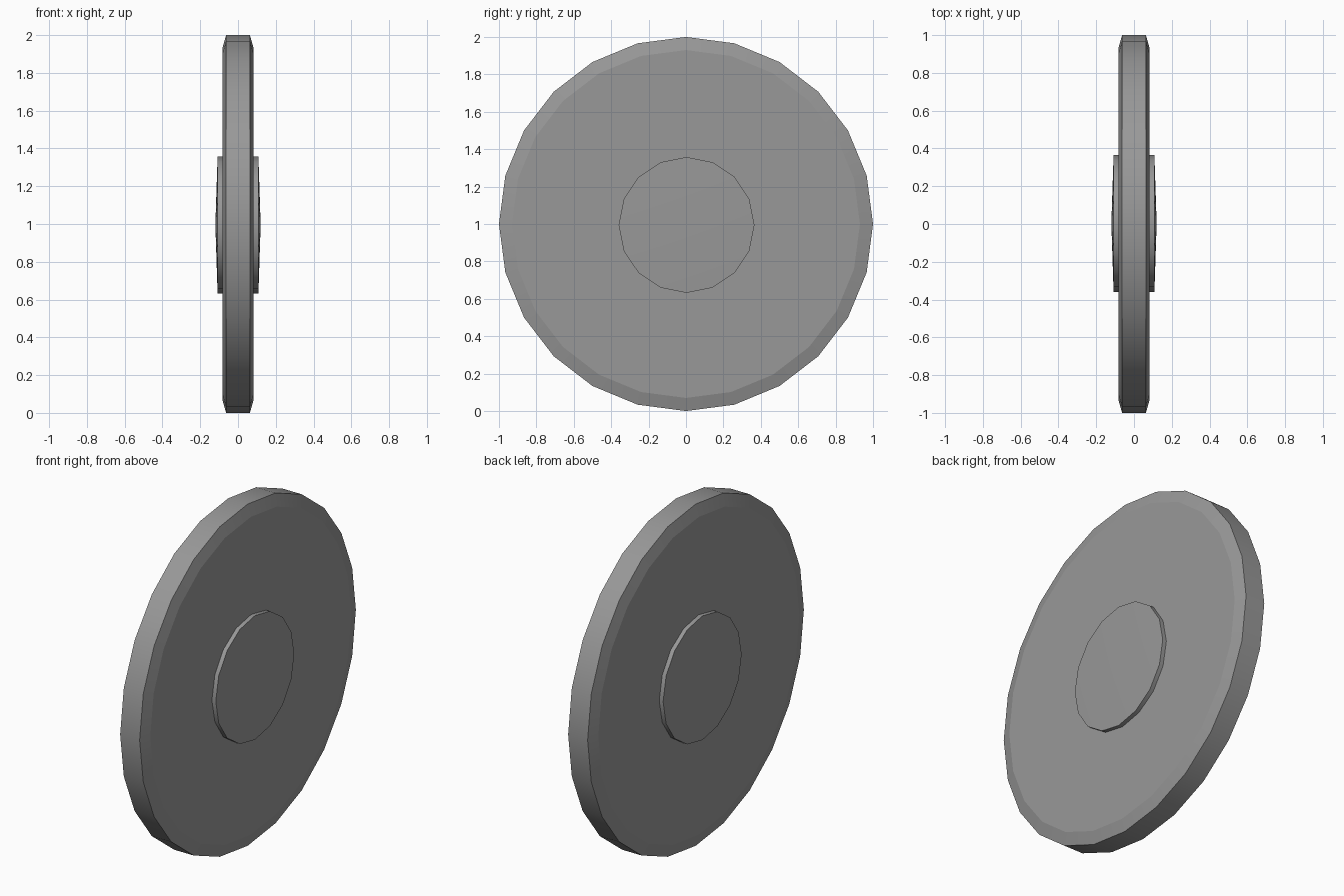
import bpy, bmesh
from math import sin, cos, pi, radians

if "Cube" in bpy.data.objects:
    bpy.data.objects.remove(bpy.data.objects["Cube"])

# Dark grey for the whole wheel
grey = bpy.data.materials.new("dark_grey")
grey.diffuse_color = (0.315, 0.315, 0.315, 1)
grey.use_nodes = True
grey.node_tree.nodes["Principled BSDF"].inputs["Base Color"].default_value = grey.diffuse_color


def lathe_x(name, profile, sides, smooth_angle, cy=0.0, cz=1.0):
    """Revolve (x, radius) points about an X-parallel axis; radius 0 makes a pole."""
    bm = bmesh.new()
    rings = []
    for x, r in profile:
        if r == 0:
            rings.append([bm.verts.new((x, cy, cz))] * sides)
        else:
            rings.append([bm.verts.new((x, cy + r * sin(2 * pi * i / sides),
                                        cz + r * cos(2 * pi * i / sides)))
                          for i in range(sides)])
    for a, b in zip(rings, rings[1:]):
        for i in range(sides):
            j = (i + 1) % sides
            bm.faces.new(list(dict.fromkeys((a[i], a[j], b[j], b[i]))))
    # Flat end caps where the profile does not close on the axis
    for ring, (x, r) in ((rings[0], profile[0]), (rings[-1], profile[-1])):
        if r > 0:
            bm.faces.new(ring)
    bmesh.ops.recalc_face_normals(bm, faces=bm.faces)
    mesh = bpy.data.meshes.new(name)
    bm.to_mesh(mesh)
    bm.free()
    mesh.materials.append(grey)
    obj = bpy.data.objects.new(name, mesh)
    bpy.context.collection.objects.link(obj)
    bpy.ops.object.select_all(action='DESELECT')
    obj.select_set(True)
    bpy.context.view_layer.objects.active = obj
    bpy.ops.object.shade_smooth_by_angle(angle=radians(smooth_angle))
    return obj


def mirrored(half):
    """Half profile on +X, completed on -X."""
    return [(-x, r) for x, r in half] + half[::-1]


# Bevelled wheel disc
lathe_x("wheel_disc", mirrored([(0.083, 0.93), (0.063, 1.0)]), 24, 15.4)

# Slightly domed hub showing on both faces
lathe_x("hub", mirrored([(0.12, 0), (0.108, 0.363)]), 16, 30, cy=0.003, cz=0.995)
